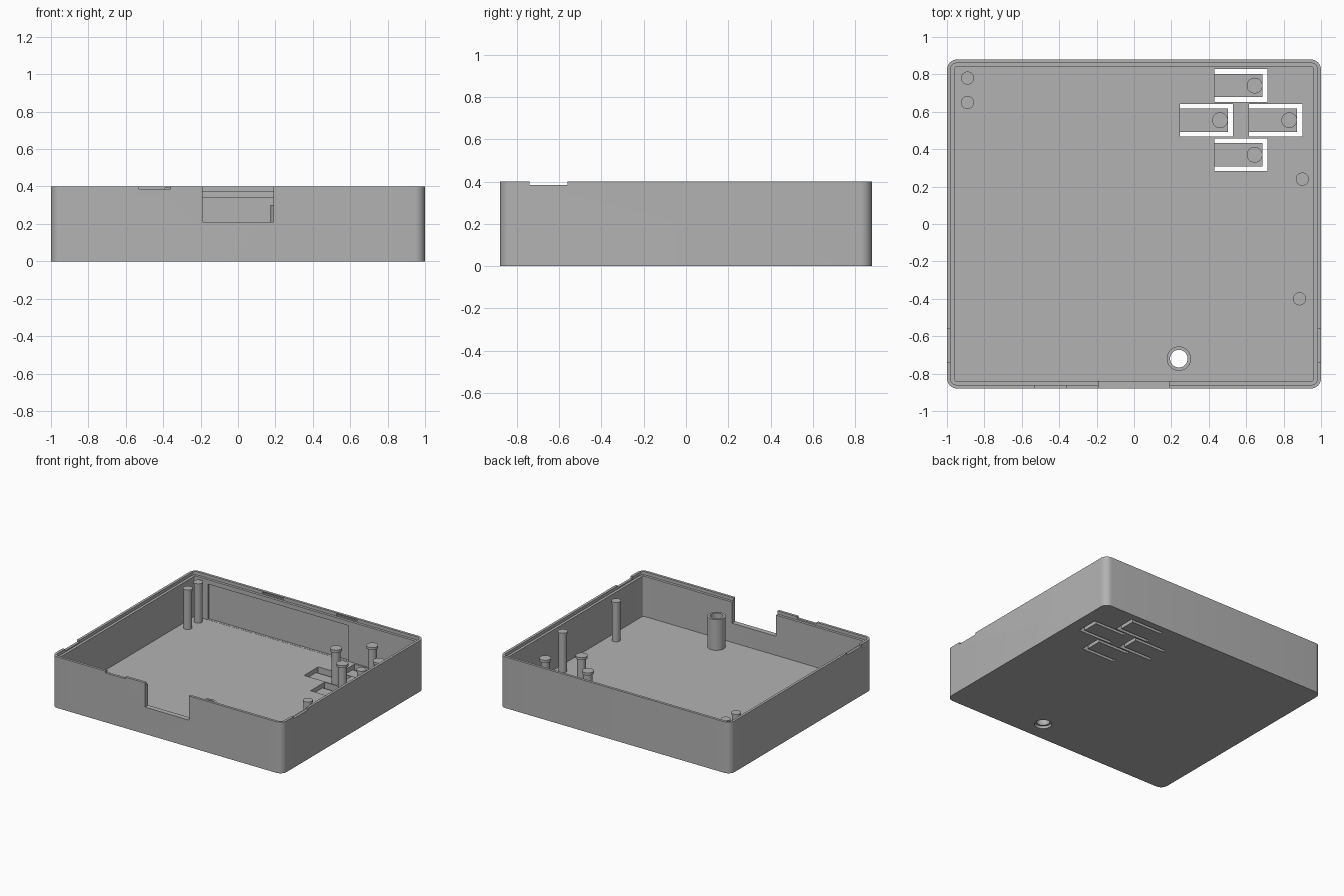
import bpy
import bmesh
from mathutils import Matrix, Vector

cube = bpy.data.objects.get("Cube")
if cube:
    bpy.data.objects.remove(cube, do_unlink=True)

grey = bpy.data.materials.new("plain grey plastic")
grey.use_nodes = True
grey.diffuse_color = (0.45, 0.45, 0.45, 1)
grey.node_tree.nodes["Principled BSDF"].inputs["Base Color"].default_value = (0.45, 0.45, 0.45, 1)


def finish(name, bm):
    mesh = bpy.data.meshes.new(name)
    bm.to_mesh(mesh)
    bm.free()
    mesh.materials.append(grey)
    obj = bpy.data.objects.new(name, mesh)
    bpy.context.collection.objects.link(obj)
    return obj


def box(name, x, y, z, radius=0):
    """Box from (low, high) ranges, with optional rounded upright edges."""
    bm = bmesh.new()
    bmesh.ops.create_cube(bm, size=1)
    for v in bm.verts:
        v.co = Vector([(r[0] + r[1]) / 2 + c * (r[1] - r[0])
                       for c, r in zip(v.co, (x, y, z))])
    if radius:
        upright = [e for e in bm.edges
                   if abs(e.verts[0].co.z - e.verts[1].co.z) > 0.01]
        bmesh.ops.bevel(bm, geom=upright, offset=radius, segments=8,
                        profile=0.5, affect='EDGES')
    return finish(name, bm)


def cylinder(name, x, y, z, radius):
    bm = bmesh.new()
    bmesh.ops.create_cone(bm, cap_ends=True, segments=32, radius1=radius,
                          radius2=radius, depth=z[1] - z[0],
                          matrix=Matrix.Translation((x, y, (z[0] + z[1]) / 2)))
    return finish(name, bm)


def cut(obj, cutter):
    """Subtract the cutter from the object, then remove the cutter."""
    mod = obj.modifiers.new("cut", 'BOOLEAN')
    mod.operation = 'DIFFERENCE'
    mod.solver = 'EXACT'
    mod.object = cutter
    bpy.context.view_layer.update()
    graph = bpy.context.evaluated_depsgraph_get()
    mesh = bpy.data.meshes.new_from_object(obj.evaluated_get(graph))
    obj.modifiers.clear()
    obj.data = mesh
    bpy.data.objects.remove(cutter, do_unlink=True)


W, D, H = 1.0, 0.88, 0.40
FLOOR, LEDGE, WALL, LIP = 0.06, 0.375, 0.04, 0.02
ABOVE = H + 0.1


def inset(name, t, bottom, radius):
    return box(name, (t - W, W - t), (t - D, D - t), (bottom, ABOVE), radius)


# Case shell with a stepped rim: tall outer lip, lower inner ledge
case = box("case_shell", (-W, W), (-D, D), (0, H), 0.055)
cut(case, inset("cavity", WALL, FLOOR, 0.012))
cut(case, inset("rim_step", LIP, LEDGE, 0.03))

# Shallow pocket inside the back wall, and two catches in the back lip
cut(case, box("back_pocket", (-0.85, 0.37), (0.8, D - 0.022), (FLOOR + 0.001, 0.34)))
for x in (-0.30, 0.34):
    cut(case, box("catch", (x - 0.09, x + 0.09), (0.8, D - 0.01), (0.38, 0.392)))

# Front connector opening and shallow pry slots in the lip
cut(case, box("connector_opening", (-0.19, 0.19), (-1, -0.8), (0.21, ABOVE)))
cut(case, box("front_slot", (-0.53, -0.36), (-1, -0.8), (0.386, ABOVE)))
for side in (-1, 1):
    cut(case, box("side_slot", sorted((side * 0.9, side * 1.1)),
                  (-0.74, -0.56), (0.385, ABOVE)))

# Spring buttons: a thin tab in a U-shaped slot, carrying a capped pin
buttons = {"back": (0.645, 0.74), "right": (0.46, 0.555),
           "left": (0.83, 0.555), "front": (0.645, 0.37)}
TAB = 0.025
for place, (x, y) in buttons.items():
    cut(case, box("slot", (x - 0.215, x + 0.07), (y - 0.0875, y + 0.0875), (-0.1, 0.2)))
    box(place + "_button_tab", (x - 0.215, x + 0.042),
        (y - 0.062, y + 0.062), (0, TAB))
    cylinder(place + "_button_pin", x, y, (TAB / 2, 0.29), 0.032)
    cylinder(place + "_button_cap", x, y, (0.28, 0.30), 0.042)

# Hollow screw post with a counterbored hole through the floor
px, py = 0.24, -0.72
post = cylinder("screw_post", px, py, (FLOOR / 2, 0.30), 0.065)
for obj in (post, case):
    cut(obj, cylinder("screw_hole", px, py, (-0.1, ABOVE), 0.047))
cut(case, cylinder("counterbore", px, py, (-0.1, 0.02), 0.062))

# Slim support pillars
pillars = [(-0.89, 0.78), (-0.89, 0.65), (0.90, 0.24), (0.885, -0.40)]
for i, (x, y) in enumerate(pillars, 1):
    cylinder(f"pillar_{i}", x, y, (FLOOR / 2, 0.365), 0.031)
    cylinder(f"pillar_cap_{i}", x, y, (0.355, 0.37), 0.035)

# Smooth the round faces and keep the corners sharp
bpy.ops.object.select_all(action='DESELECT')
for obj in bpy.context.collection.objects:
    if obj.type == 'MESH' and grey.name in obj.data.materials:
        obj.select_set(True)
        bpy.context.view_layer.objects.active = obj
bpy.ops.object.shade_smooth_by_angle(angle=0.6)
